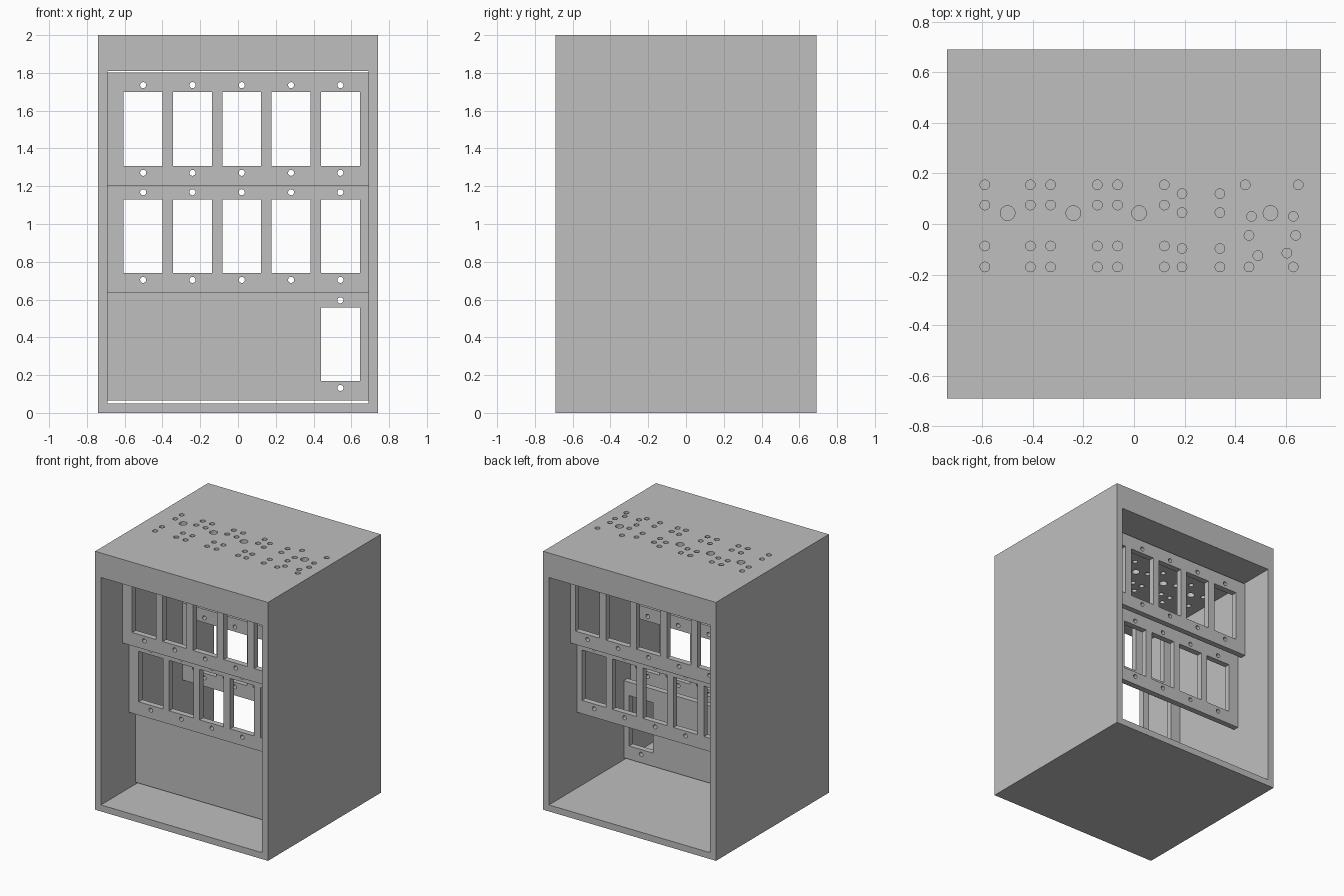
import bpy, bmesh
from mathutils import Matrix, Vector

cube = bpy.data.objects.get("Cube")
if cube:
    bpy.data.objects.remove(cube, do_unlink=True)

grey = bpy.data.materials.new("plain grey")
grey.use_nodes = True
colour = (0.52, 0.52, 0.52, 1)
grey.diffuse_color = colour
grey.node_tree.nodes["Principled BSDF"].inputs["Base Color"].default_value = colour


def add_box(bm, low, high):
    low, high = Vector(low), Vector(high)
    m = Matrix.Translation((low + high) / 2) @ Matrix.Diagonal((*(high - low), 1))
    bmesh.ops.create_cube(bm, size=1, matrix=m)


def add_rod(bm, centre, radius, length, axis="Z"):
    m = Matrix.Translation(centre)
    if axis == "Y":
        m = m @ Matrix.Rotation(1.5707963, 4, "X")
    bmesh.ops.create_cone(bm, cap_ends=True, segments=24, radius1=radius,
                          radius2=radius, depth=length, matrix=m)


def make(name, bm):
    mesh = bpy.data.meshes.new(name)
    bm.to_mesh(mesh)
    bm.free()
    mesh.materials.append(grey)
    ob = bpy.data.objects.new(name, mesh)
    bpy.context.collection.objects.link(ob)
    return ob


def cut(ob, bm):
    """Subtract the solids in bm from ob, then discard the cutter."""
    cutter = make("cutter", bm)
    cutter.hide_render = True
    mod = ob.modifiers.new("cut", "BOOLEAN")
    mod.operation = "DIFFERENCE"
    mod.solver = "EXACT"
    mod.object = cutter
    bpy.context.view_layer.objects.active = ob
    bpy.ops.object.modifier_apply(modifier=mod.name)
    bpy.data.objects.remove(cutter, do_unlink=True)


# Casing: a block with a thick top, open from front to back
W, D, WALL = 0.74, 0.69, 0.05
bm = bmesh.new()
add_box(bm, (-W, -D, 0), (W, D, 2))
casing = make("casing", bm)
bm = bmesh.new()
add_box(bm, (-W + WALL, -1, WALL), (W - WALL, 1, 1.81))
cut(casing, bm)

# Holes bored through the top
small = [(x, y) for x in (-0.59, -0.41, -0.33, -0.145, -0.065, 0.12)
         for y in (0.155, 0.075, -0.087, -0.17)]
small += [(x, y) for x in (0.19, 0.34) for y in (0.12, 0.045, -0.097, -0.17)]
small += [(0.44, 0.155), (0.65, 0.155), (0.465, 0.03), (0.63, 0.03),
          (0.455, -0.045), (0.64, -0.045), (0.49, -0.125), (0.605, -0.115),
          (0.455, -0.17), (0.63, -0.17)]
bm = bmesh.new()
for x, y in small:
    add_rod(bm, (x, y, 1.9), 0.019, 0.4)
for x in (-0.5, -0.24, 0.02, 0.54):
    add_rod(bm, (x, 0.043, 1.9), 0.029, 0.4)
cut(casing, bm)

# Mounting panels: windows with a screw hole above and below each
BAYS = [-0.502 + 0.261 * i for i in range(5)]
THICK = 0.045


def panel(name, outer_y, bottom, bays):
    side = 1 if outer_y > 0 else -1
    ys = sorted((outer_y, outer_y - side * THICK))
    bm = bmesh.new()
    add_box(bm, (-W + WALL, ys[0], bottom), (W - WALL, ys[1], bottom + 0.597))
    ob = make(name, bm)
    bm = bmesh.new()
    for x in bays:
        add_box(bm, (x - 0.103, ys[0] - 0.1, bottom + 0.103),
                (x + 0.103, ys[1] + 0.1, bottom + 0.493))
        for z in (0.066, 0.53):
            add_rod(bm, (x, outer_y, bottom + z), 0.016, 0.3, "Y")
    cut(ob, bm)


for label, side in (("front", -1), ("back", 1)):
    panel(label + "_upper_panel", side * 0.43, 1.205, BAYS)
    panel(label + "_middle_panel", side * 0.35, 0.638, BAYS)
panel("front_lower_panel", -0.27, 0.066, BAYS[-1:])
